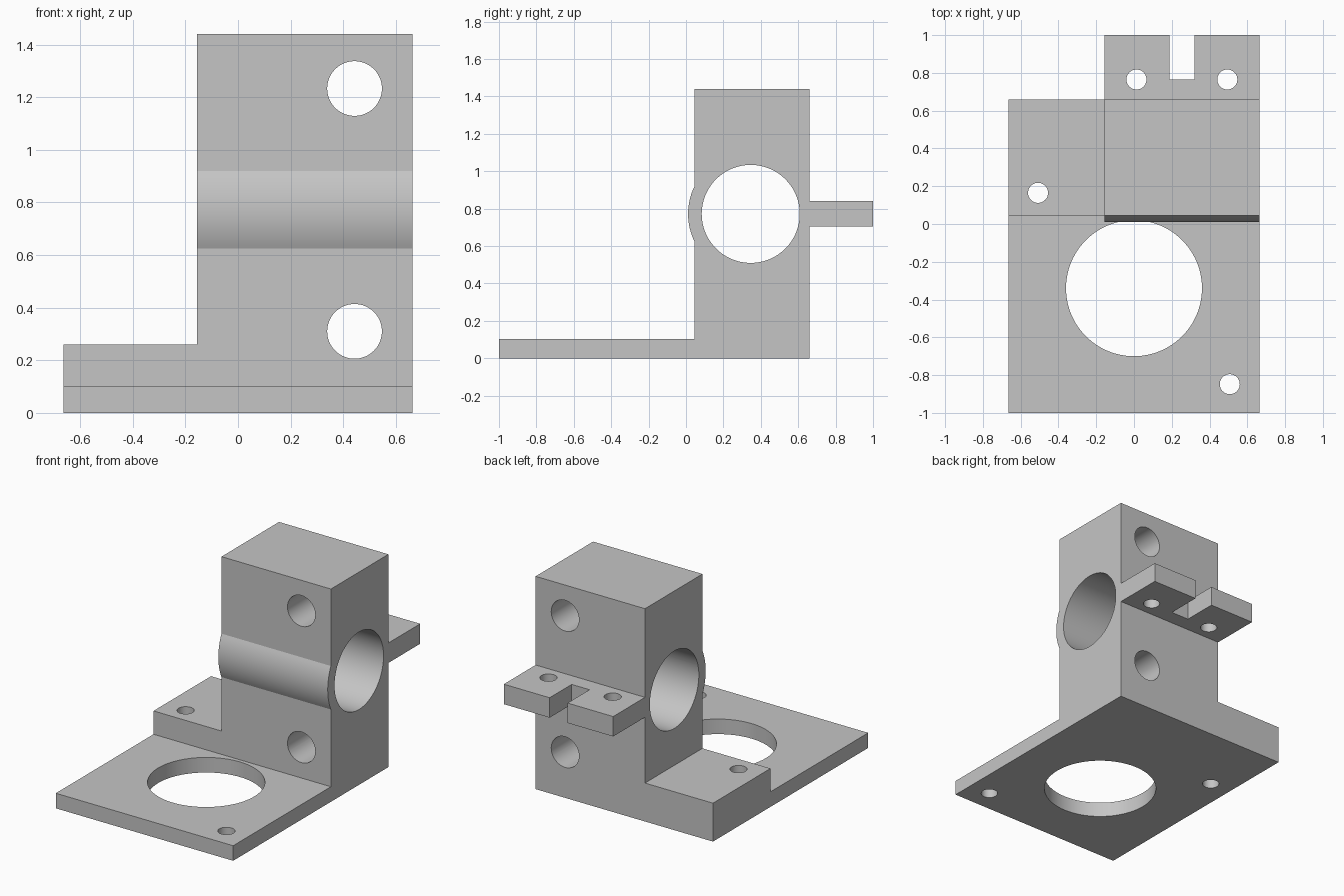
import bpy, bmesh, math
from mathutils import Matrix, Vector

cube = bpy.data.objects.get("Cube")
if cube:
    bpy.data.objects.remove(cube, do_unlink=True)

# One grey material
grey = bpy.data.materials.new("plain_grey")
grey.use_nodes = True
colour = (0.56, 0.56, 0.56, 1)
grey.diffuse_color = colour
grey.node_tree.nodes["Principled BSDF"].inputs["Base Color"].default_value = colour

RIGHT, INNER, LEFT = -0.664, -0.155, 0.664
FRONT, BACK, HEIGHT = 0.045, 0.66, 1.44
BORE_Y, BORE_Z = 0.346, 0.772


def make_object(name, bm):
    bmesh.ops.recalc_face_normals(bm, faces=bm.faces)
    mesh = bpy.data.meshes.new(name)
    bm.to_mesh(mesh)
    bm.free()
    mesh.materials.append(grey)
    obj = bpy.data.objects.new(name, mesh)
    bpy.context.collection.objects.link(obj)
    return obj


def extrude_x(name, profile, x0, x1):
    """Extrude a (y, z) side profile along x."""
    bm = bmesh.new()
    face = bm.faces.new([bm.verts.new((x0, y, z)) for y, z in profile])
    new = bmesh.ops.extrude_face_region(bm, geom=[face])["geom"]
    verts = [v for v in new if isinstance(v, bmesh.types.BMVert)]
    bmesh.ops.translate(bm, verts=verts, vec=(x1 - x0, 0, 0))
    return make_object(name, bm)


def add_box(bm, low, high):
    low, high = Vector(low), Vector(high)
    bmesh.ops.create_cube(bm, size=1, matrix=Matrix.Translation((low + high) / 2)
                          @ Matrix.Diagonal((*(high - low), 1)))


def add_cylinder(bm, centre, radius, depth, axis="Z", sides=64):
    turn = {"X": Matrix.Rotation(math.pi / 2, 4, "Y"),
            "Y": Matrix.Rotation(math.pi / 2, 4, "X"),
            "Z": Matrix.Identity(4)}[axis]
    bmesh.ops.create_cone(bm, cap_ends=True, segments=sides, radius1=radius,
                          radius2=radius, depth=depth,
                          matrix=Matrix.Translation(centre) @ turn)


def combine(body, other, operation):
    mod = body.modifiers.new(operation.lower(), "BOOLEAN")
    mod.operation, mod.object, mod.solver = operation, other, "EXACT"
    bpy.context.view_layer.objects.active = body
    bpy.ops.object.modifier_apply(modifier=mod.name)
    bpy.data.objects.remove(other, do_unlink=True)


# Stepped base plate
bracket = extrude_x("bracket", [(-1, 0), (BACK, 0), (BACK, 0.26), (FRONT, 0.26),
                                (FRONT, 0.102), (-1, 0.102)], RIGHT, LEFT)

# Upright block with a rounded bulge around the bore
bulge_radius = 0.335
half = math.acos((BORE_Y - FRONT) / bulge_radius)
arc = [(BORE_Y - bulge_radius * math.cos(a), BORE_Z + bulge_radius * math.sin(a))
       for a in (half * (1 - i / 8) for i in range(17))]
block = extrude_x("upright_block", [(FRONT, 0.26), (BACK, 0.26), (BACK, HEIGHT),
                                    (FRONT, HEIGHT)] + arc, INNER, LEFT)
combine(bracket, block, "UNION")

# Rear tab
bm = bmesh.new()
add_box(bm, (INNER, BACK, 0.705), (LEFT, 1, 0.84))
combine(bracket, make_object("rear_tab", bm), "UNION")

# Holes and tab notch
bm = bmesh.new()
add_cylinder(bm, (0.25, BORE_Y, BORE_Z), 0.262, 1.2, "X", 96)
for z in (0.31, 1.233):
    add_cylinder(bm, (0.443, 0.35, z), 0.104, 1, "Y")
add_cylinder(bm, (0, -0.34, 0.05), 0.36, 0.3, sides=96)
for x, y in ((-0.508, 0.165), (0.507, -0.848)):
    add_cylinder(bm, (x, y, 0.12), 0.053, 0.5, sides=48)
for x in (0.013, 0.494):
    add_cylinder(bm, (x, 0.765, BORE_Z), 0.053, 0.4, sides=48)
add_box(bm, (0.187, 0.764, 0.6), (0.321, 1.1, 0.95))
cutters = make_object("hole_cutters", bm)
cutters.hide_render = True
combine(bracket, cutters, "DIFFERENCE")

# Smooth round walls, sharp corners
bpy.ops.object.select_all(action="DESELECT")
bracket.select_set(True)
bpy.context.view_layer.objects.active = bracket
bpy.ops.object.shade_smooth_by_angle(angle=math.radians(20))
